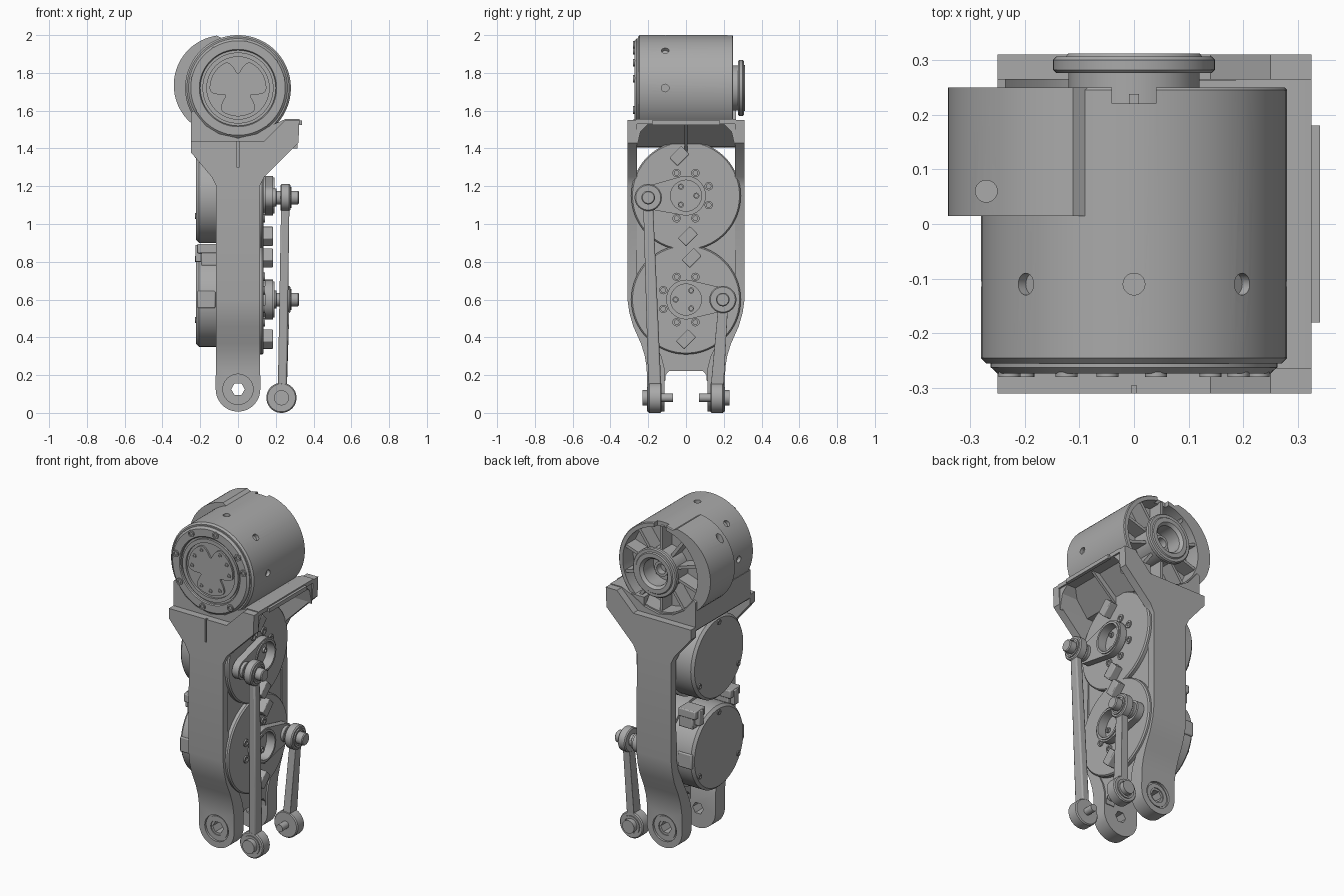
import bpy, bmesh
from math import sin, cos, pi, radians
from mathutils import Vector
from mathutils.geometry import convex_hull_2d

if "Cube" in bpy.data.objects:
    bpy.data.objects.remove(bpy.data.objects["Cube"])

grey = bpy.data.materials.new("machined_grey")
grey.use_nodes = True
grey.diffuse_color = (0.4, 0.4, 0.4, 1)
grey.node_tree.nodes["Principled BSDF"].inputs["Base Color"].default_value = (0.4, 0.4, 0.4, 1)
parts = []


def place(axis, u, v, t):
    return (t, u, v) if axis == "x" else (u, t, v)


def finish(name, bm, bevel=0):
    bmesh.ops.recalc_face_normals(bm, faces=bm.faces[:])
    me = bpy.data.meshes.new(name)
    bm.to_mesh(me)
    bm.free()
    me.materials.append(grey)
    ob = bpy.data.objects.new(name, me)
    bpy.context.collection.objects.link(ob)
    parts.append(ob)
    if bevel:
        m = ob.modifiers.new("edge_bevel", "BEVEL")
        m.width, m.segments, m.limit_method = bevel, 2, "ANGLE"
    return ob


def prism(name, axis, pts, a, b, bevel=0):
    """Extrude an outline along x or y."""
    bm = bmesh.new()
    lo, hi = ([bm.verts.new(place(axis, u, v, t)) for u, v in pts] for t in (a, b))
    bm.faces.new(lo)
    bm.faces.new(hi)
    for i in range(len(pts)):
        j = (i + 1) % len(pts)
        bm.faces.new((lo[i], lo[j], hi[j], hi[i]))
    return finish(name, bm, bevel)


def turned(name, axis, c, prof, n=64, closed=False):
    """Revolve (radius, position) pairs about a line along x or y."""
    bm = bmesh.new()
    rings = []
    for r, t in prof:
        k = n if r > 0 else 1
        rings.append([bm.verts.new(place(axis, c[0] + r * cos(2 * pi * i / n),
                                         c[1] + r * sin(2 * pi * i / n), t)) for i in range(k)])
    pairs = list(zip(rings, rings[1:])) + ([(rings[-1], rings[0])] if closed else [])
    for p, q in pairs:
        for i in range(n):
            j = (i + 1) % n
            ids = [p[i % len(p)], p[j % len(p)], q[j % len(q)], q[i % len(q)]]
            bm.faces.new(list(dict.fromkeys(ids)))
    return finish(name, bm)


def disc(name, axis, c, r, a, b, n=48, ch=0.0):
    if not ch:
        return turned(name, axis, c, [(0, a), (r, a), (r, b), (0, b)], n)
    return turned(name, axis, c, [(0, a), (r - ch, a), (r, a + ch), (r, b - ch), (r - ch, b), (0, b)], n)


def bar(name, p, q, wp, wq):
    """Tapered straight bar; wp and wq are (x, y) half sizes of its ends."""
    bm = bmesh.new()
    for c, w in ((p, wp), (q, wq)):
        for sx in (-1, 1):
            for sy in (-1, 1):
                bm.verts.new(Vector(c) + Vector((sx * w[0], sy * w[1], 0)))
    bmesh.ops.convex_hull(bm, input=bm.verts[:])
    return finish(name, bm, 0.008)


def boolean(ob, tool, op="DIFFERENCE"):
    m = ob.modifiers.new("cut", "BOOLEAN")
    m.operation, m.object, m.solver = op, tool, "EXACT"
    bpy.context.view_layer.objects.active = ob
    bpy.ops.object.modifier_apply(modifier=m.name)
    parts.remove(tool)
    bpy.data.objects.remove(tool)


def arc(c, r, a, b, n):
    return [(c[0] + r * cos(radians(a + (b - a) * i / n)),
             c[1] + r * sin(radians(a + (b - a) * i / n))) for i in range(n + 1)]


def rect(u, v, w, h):
    return [(u - w, v - h), (u + w, v - h), (u + w, v + h), (u - w, v + h)]


def screw(name, axis, c, r, base, top):
    """Socket screw: ring with a sunken centre."""
    mid = base + (top - base) * 0.3
    turned(name, axis, c, [(0, base), (r, base), (r, top), (r * .55, top), (r * .55, mid), (0, mid)], 16)


# Upper motor housing, open at the back
hub = (0, 1.72)
housing = turned("motor_housing", "y", hub, [(0, -.255), (.27, -.255), (.28, -.245), (.28, .245),
                 (.275, .25), (.252, .25), (.252, .15), (0, .15)], 96)
for k in range(8):
    a = k * pi / 4
    d = Vector((cos(a), 0, sin(a)))
    bm = bmesh.new()
    bmesh.ops.create_cone(bm, cap_ends=True, segments=20, radius1=.02, radius2=.02, depth=.04)
    bmesh.ops.transform(bm, matrix=d.to_track_quat("Z", "Y").to_matrix().to_4x4(), verts=bm.verts)
    bmesh.ops.translate(bm, vec=d * .28 + Vector((0, -.11, 1.72)), verts=bm.verts)
    boolean(housing, finish("hole_cutter", bm))
boolean(housing, prism("notch_cutter", "y", rect(0, 2, .04, .06), .22, .3))

# Front cover of the housing
turned("front_rim", "y", hub, [(.2, -.25), (.2, -.268), (.205, -.273), (.25, -.273), (.262, -.262), (.262, -.25)], 96, True)
turned("front_inner_ring", "y", hub, [(.165, -.25), (.165, -.268), (.188, -.268), (.188, -.25)], 96, True)
star = [((.15 - .075 * max(0, cos(3 * (t - pi / 2))) ** 3) * cos(t),
         1.72 + (.15 - .075 * max(0, cos(3 * (t - pi / 2))) ** 3) * sin(t))
        for t in (2 * pi * i / 96 for i in range(96))]
prism("front_output_plate", "y", star, -.265, -.25)
for a in (80, 35, 12, -53, -102, -150, 168, 122):
    screw("rim_screw", "y", arc(hub, .233, a, a, 1)[0], .02, -.268, -.28)
for k in range(12):
    if k % 4 != 1:
        screw("plate_screw", "y", arc(hub, .125, k * 30 + 60, 0, 1)[0], .012, -.262, -.27)

# Back spokes and hub flange
for k in range(10):
    a = radians(36 * k + 18)
    d, n = Vector((cos(a), sin(a))), Vector((-sin(a), cos(a))) * .009
    c = Vector(hub)
    prism("back_spoke", "y", [c + d * .1 + n, c + d * .26 + n, c + d * .26 - n, c + d * .1 - n], .14, .238)
turned("back_hub", "y", hub, [(.08, .14), (.12, .14), (.12, .276), (.142, .276), (.148, .282), (.148, .3),
       (.142, .306), (.125, .306), (.12, .312), (.095, .312), (.08, .295)], 64, True)
disc("hub_floor", "y", hub, .082, .15, .2)
turned("hub_socket", "y", hub, [(.03, .19), (.045, .19), (.045, .24), (.03, .24)], 32, True)
for k in range(4):
    screw("hub_screw", "y", arc(hub, .062, 45 + 90 * k, 0, 1)[0], .012, .2, .212)

# Side cover wrapped round the housing
cover = prism("side_cover", "y", arc((-.075, 1.735), .265, 98, 235, 30) + arc(hub, .262, 235, 105, 24), .015, .25)
bm = bmesh.new()
bmesh.ops.create_cone(bm, cap_ends=True, segments=24, radius1=.02, radius2=.02, depth=.3)
bmesh.ops.translate(bm, vec=(-.27, .06, 2.01), verts=bm.verts)
boolean(cover, finish("hole_cutter", bm))

# Fork arms: front outline crossed with a bent side profile
foot = (0, .125)
outline = [(-.25, 1.44), (-.25, 1.38), (-.14, 1.25), (-.115, 1.2)] + arc(foot, .118, 180, 360, 24) + \
          [(.115, 1.2), (.14, 1.25), (.32, 1.43), (.325, 1.55), (.25, 1.55), (.14, 1.44)]
for s, label in ((-1, "front"), (1, "back")):
    band = [(.31, 1.6), (.31, .6), (.3, .53), (.28, .46), (.24, .37), (.22, .31), (.208, .24), (.205, -.05),
            (.115, -.05), (.115, .24), (.13, .3), (.18, .4), (.24, .52), (.26, .6), (.26, 1.6)]
    arm = prism(label + "_fork_arm", "y", outline, s * .1, s * .33)
    boolean(arm, prism("arm_profile", "x", [(s * u, v) for u, v in band], -.4, .4), "INTERSECT")
    boolean(arm, disc("counterbore", "y", foot, .08, s * .193, s * .25))
    boolean(arm, disc("bore", "y", foot, .036, s * .05, s * .25, 6))
    turned("foot_washer", "y", foot, [(.045, s * .18), (.045, s * .199), (.07, s * .199), (.07, s * .18)], 40, True)
    if s < 0:
        boolean(arm, prism("slot_cutter", "y", rect(0, 1.4, .005, .1), -.32, -.295))

# Saddle that carries the housing
prism("saddle", "y", [(-.25, 1.59), (-.25, 1.42), (-.235, 1.405), (.12, 1.41), (.255, 1.53), (.325, 1.53),
      (.325, 1.555), (.25, 1.555), (.17, 1.52), (.1, 1.477), (0, 1.455), (-.1, 1.477), (-.17, 1.52), (-.235, 1.6)],
      -.265, .265)
prism("saddle_lip", "y", rect(.33, 1.535, .01, .012), -.18, .18)
prism("saddle_rib", "y", [(.05, 1.41), (.12, 1.41), (.255, 1.53), (.3, 1.53), (.12, 1.37), (.05, 1.37)], -.008, .008)
for s in (-1, 1):
    prism("saddle_gusset", "x", [(s * .262, 1.53), (s * .2, 1.53), (s * .24, 1.49), (s * .262, 1.4)], .1, .315)

# Frame web between the arms
half = [(.27, 1.25), (.27, .58), (.2, .4), (.15, .3), (.13, .17), (.11, .17), (.108, .2), (.09, .222)]
prism("frame_web", "x", half + [(-u, v) for u, v in reversed(half)], .05, .108)

# Two drive motors with gear covers, cranks and push rods
for z, s, label, tip in ((1.15, -1, "upper", .2), (.6, 1, "lower", .195)):
    c, pin = (0, z), (s * tip, z - (.01 if s < 0 else 0))
    turned(label + "_motor", "x", c, [(0, -.222), (.235, -.222), (.25, -.207), (.25, -.06), (.265, -.06),
           (.265, .1), (0, .1)], 96)
    turned(label + "_gear_cover", "x", c, [(0, .09), (.29, .09), (.29, .128), (.283, .136), (0, .136)], 96)
    for k in range(3):
        screw("motor_screw", "x", arc(c, .215, 90 + 120 * k, 0, 1)[0], .016, -.21, -.228)
    for k in range(8):
        if (k not in (3, 4)) if s < 0 else (k not in (0, 7)):
            screw("cover_screw", "x", arc(c, .13, 22.5 + 45 * k, 0, 1)[0], .022, .13, .144)
    pts = arc(c, .105, 0, 352, 44) + arc(pin, .06, 0, 350, 35)
    crank = prism(label + "_crank", "x", [pts[i] for i in convex_hull_2d(pts)], .142, .185)
    boolean(crank, disc("crank_bore", "x", c, .082, .1, .3))
    turned("crank_collar", "x", c, [(.082, .13), (.095, .13), (.095, .192), (.082, .192)], 48, True)
    for k in range(3):
        screw("crank_screw", "x", arc(c, .055, 60 * (s > 0) + 120 * k, 0, 1)[0], .016, .13, .148)
    # Rod with crossed bearings at its ends
    low = (.23, s * .165, .08)
    bar(label + "_push_rod", (.25, pin[0], pin[1] - .05), (.235, low[1], low[2] + .055), (.022, .026), (.024, .034))
    disc("rod_top_bearing", "x", pin, .072, .225, .277, 48, .006)
    turned("rod_top_ring", "x", pin, [(.045, .27), (.045, .284), (.056, .284), (.056, .27)], 32, True)
    disc("rod_top_pin", "x", pin, .036, .18, .322, 32, .005)
    disc("rod_top_spacer", "x", pin, .048, .18, .205, 32, .003)
    foot_c = (low[0], low[2])
    disc("rod_foot_bearing", "y", foot_c, .08, low[1] - .035, low[1] + .035, 48, .006)
    disc("rod_foot_cap", "y", foot_c, .04, s * .15, s * .23, 32)
    disc("rod_foot_pin", "y", foot_c, .022, s * .07, s * .16, 24)
    turned("rod_foot_ring", "y", foot_c, [(.045, s * .19), (.045, s * .206), (.058, s * .206), (.058, s * .19)], 32, True)

# Slanted blocks on the gear covers
for y, z in ((-.035, 1.36), (.01, .935), (.03, .82), (0, .39)):
    r = .053
    prism("cover_block", "x", [(y - r, z - .01), (y - .01, z - r), (y + r, z + .01), (y + .01, z + r)], .13, .185, .005)

# Motor connectors on the rear side
for s in (-1, 1):
    prism("cable_plug", "x", rect(s * .17, .87, .05, .025), -.215, -.1, .006)
    prism("cable_socket", "x", rect(s * .17, .815, .045, .035), -.195, -.1, .006)
    prism("plug_latch", "x", rect(s * .17, .845, .02, .045), -.225, -.14, .004)
    prism("motor_side_pad", "x", rect(s * .225, .6, .03, .045), -.215, -.12, .006)

# Smooth round surfaces, keep edges sharp
bpy.ops.object.select_all(action="DESELECT")
for ob in parts:
    ob.select_set(True)
bpy.context.view_layer.objects.active = parts[0]
bpy.ops.object.shade_smooth_by_angle(angle=radians(30))
